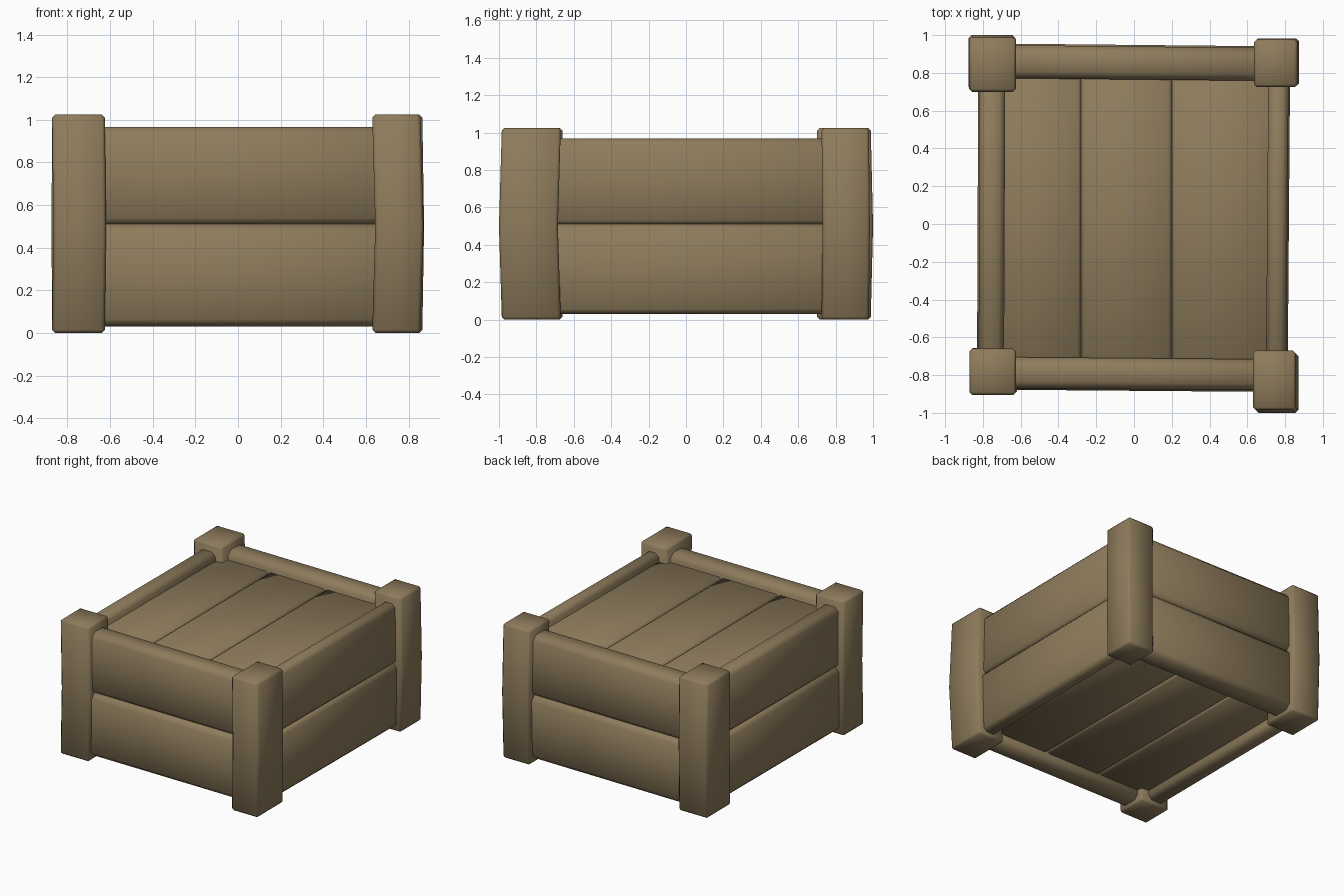
import bpy, bmesh, math

if "Cube" in bpy.data.objects:
    bpy.data.objects.remove(bpy.data.objects["Cube"])

wood = bpy.data.materials.new("weathered_brown_wood")
wood.diffuse_color = (0.27, 0.20, 0.107, 1)
wood.use_nodes = True
wood.node_tree.nodes["Principled BSDF"].inputs["Base Color"].default_value = wood.diffuse_color


def block(name, x, y, z, bevel, bulge=(0, 0), lean=(0, 0), cut=None):
    """Bevelled box; bulge moves the mid-height ring out in x/y,
    lean shears y along x and x along y, cut adds a mid-height loop."""
    bm = bmesh.new()
    bmesh.ops.create_cube(bm, size=1)
    cx, cy, cz = [(a[0] + a[1]) / 2 for a in (x, y, z)]
    for v in bm.verts:
        v.co.x = cx + v.co.x * (x[1] - x[0])
        v.co.y = cy + v.co.y * (y[1] - y[0])
        v.co.z = cz + v.co.z * (z[1] - z[0])
    bmesh.ops.bevel(bm, geom=bm.edges[:], offset=bevel, segments=1, affect='EDGES')
    if cut is not None:
        geom = bm.verts[:] + bm.edges[:] + bm.faces[:]
        bmesh.ops.bisect_plane(bm, geom=geom, plane_co=(0, 0, cut), plane_no=(0, 0, 1))
        for v in bm.verts:
            if abs(v.co.z - cut) < 1e-4:
                v.co.x += bulge[0]
                v.co.y += bulge[1]
    for v in bm.verts:
        px, py = v.co.x, v.co.y
        v.co.y += lean[0] * px
        v.co.x += lean[1] * py
    bmesh.ops.recalc_face_normals(bm, faces=bm.faces[:])
    me = bpy.data.meshes.new(name)
    bm.to_mesh(me)
    bm.free()
    me.materials.append(wood)
    ob = bpy.data.objects.new(name, me)
    bpy.context.collection.objects.link(ob)
    bpy.ops.object.select_all(action='DESELECT')
    ob.select_set(True)
    bpy.context.view_layer.objects.active = ob
    bpy.ops.object.shade_smooth_by_angle(angle=math.radians(60))
    return ob


# Corner posts, each a little different and bowed outwards
H = (0, 1.025)
block("post_front_left", (-0.872, -0.625), (-0.905, -0.66), H, 0.015, (0.006, 0.004), cut=0.5)
block("post_front_right", (0.63, 0.856), (-0.985, -0.67), H, 0.015, (0.014, -0.015), cut=0.5)
block("post_back_left", (-0.872, -0.625), (0.70, 0.988), H, 0.015, (-0.003, 0.012), cut=0.5)
block("post_back_right", (0.635, 0.865), (0.725, 0.978), H, 0.015, (0.008, 0.005), cut=0.5)

# Side boards: two stacked on each wall, the lower one slightly proud
for row, z, out in (("lower", (0.03, 0.51), 0.008), ("upper", (0.505, 0.967), 0)):
    block("front_board_" + row, (-0.75, 0.75), (-0.875 - out, -0.71), z, 0.035, lean=(-0.008, 0))
    block("back_board_" + row, (-0.75, 0.75), (0.765, 0.94 + out), z, 0.035, lean=(-0.01, 0))
    block("left_board_" + row, (-0.82 - out, -0.685), (-0.8, 0.85), z, 0.03, lean=(0, 0.004))
    block("right_board_" + row, (0.705, 0.812 + out), (-0.8, 0.85), z, 0.027, lean=(0, 0.008))

# Recessed lid and floor planks
seams = (-0.72, -0.28, 0.2, 0.74)
for side, z in (("lid", (0.83, 0.905)), ("floor", (0.095, 0.17))):
    for i in range(3):
        block(f"{side}_plank_{i + 1}", (seams[i], seams[i + 1]), (-0.75, 0.81), z, 0.018)
